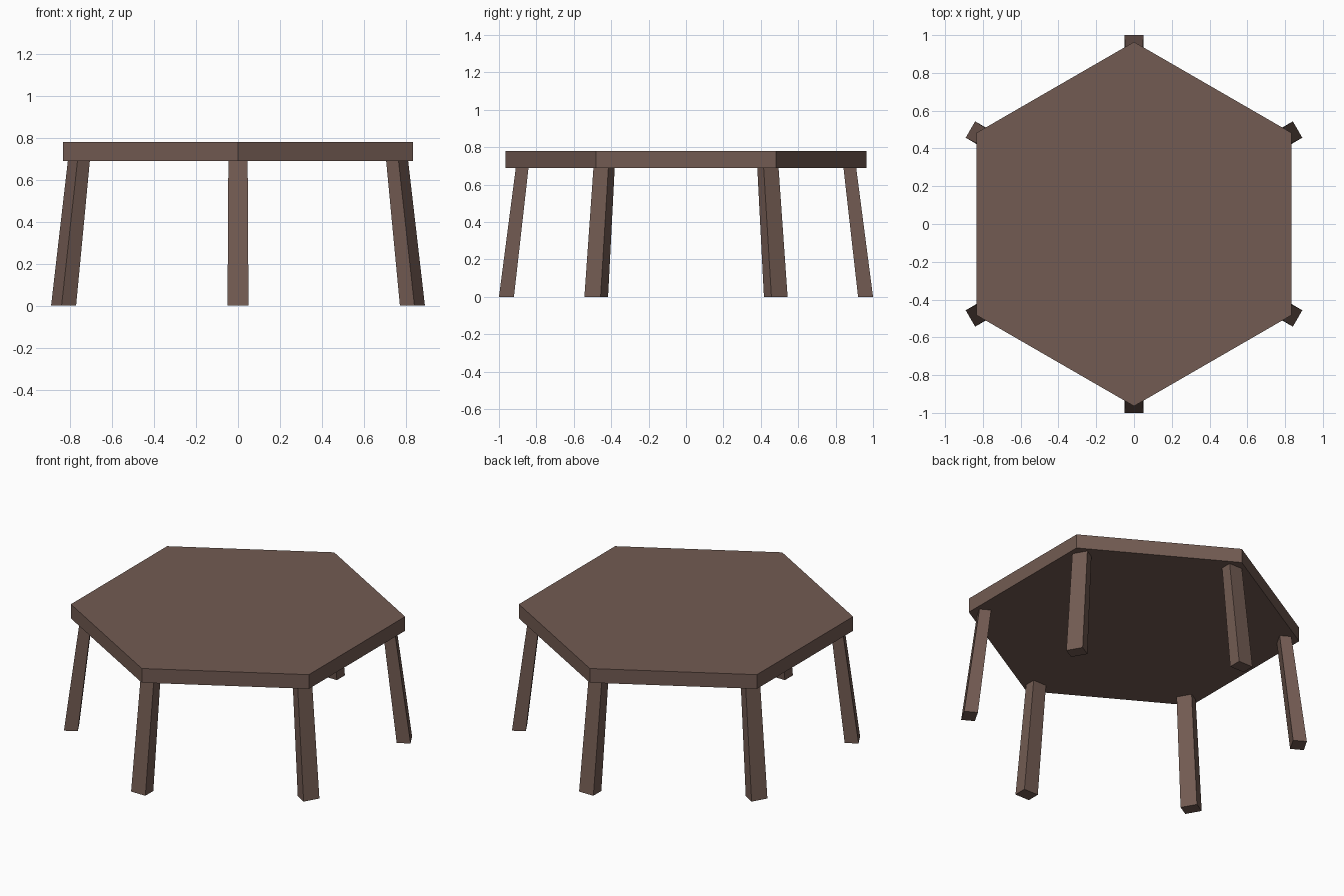
import bpy, bmesh, math
from mathutils import Matrix

if "Cube" in bpy.data.objects:
    bpy.data.objects.remove(bpy.data.objects["Cube"])

TOP_Z, UNDER_Z, RADIUS = 0.78, 0.69, 0.964

wood = bpy.data.materials.new("brown_wood")
wood.diffuse_color = (0.17, 0.105, 0.085, 1)
wood.use_nodes = True
wood.node_tree.nodes["Principled BSDF"].inputs["Base Color"].default_value = wood.diffuse_color


def finish(name, bm):
    bmesh.ops.recalc_face_normals(bm, faces=bm.faces)
    mesh = bpy.data.meshes.new(name)
    bm.to_mesh(mesh)
    bm.free()
    mesh.materials.append(wood)
    obj = bpy.data.objects.new(name, mesh)
    bpy.context.collection.objects.link(obj)
    return obj


def loft(bm, lower, upper):
    """Solid between two matching rings of points."""
    a = [bm.verts.new(p) for p in lower]
    b = [bm.verts.new(p) for p in upper]
    n = len(a)
    bm.faces.new(a[::-1])
    bm.faces.new(b)
    for i in range(n):
        j = (i + 1) % n
        bm.faces.new((a[i], a[j], b[j], b[i]))


def hexagon(z):
    angles = [math.radians(30 + 60 * i) for i in range(6)]
    return [(RADIUS * math.cos(a), RADIUS * math.sin(a), z) for a in angles]


def rect(r_in, r_out, half, z):
    return [(r_in, -half, z), (r_out, -half, z), (r_out, half, z), (r_in, half, z)]


# Hexagonal tabletop, corners on the y axis
bm = bmesh.new()
loft(bm, hexagon(UNDER_Z), hexagon(TOP_Z))
finish("tabletop", bm)

# Splayed, slightly tapered legs, one under each corner
for i in range(6):
    bm = bmesh.new()
    loft(bm, rect(0.92, 1.0, 0.05, 0), rect(0.842, 0.91, 0.046, UNDER_Z))
    leg = finish(f"leg_{i + 1}", bm)
    leg.matrix_world = Matrix.Rotation(math.radians(30 + 60 * i), 4, 'Z')
